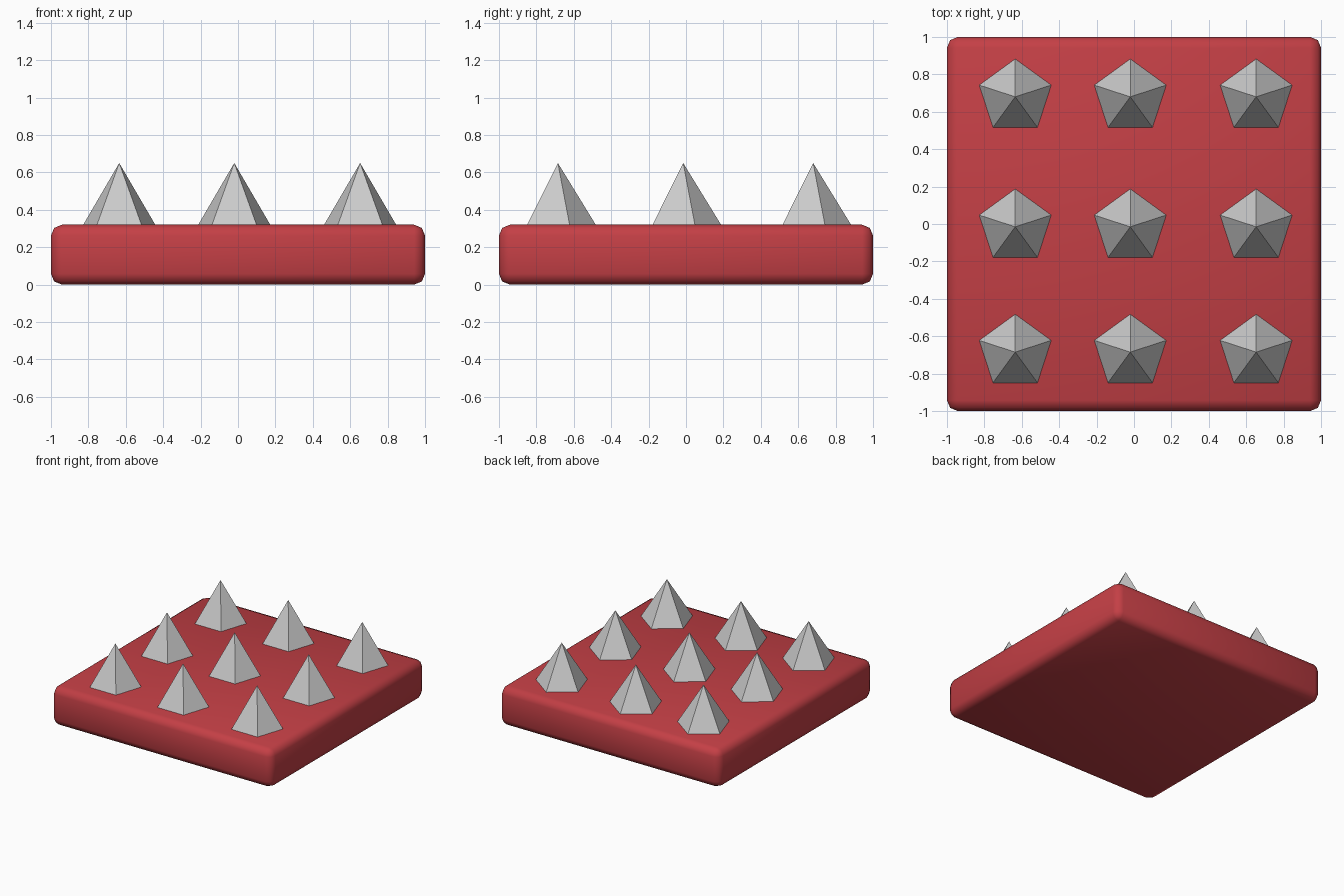
import bpy
import math

if "Cube" in bpy.data.objects:
    bpy.data.objects.remove(bpy.data.objects["Cube"])

SLAB_H = 0.32
TIP_Z = 0.65
SINK = 0.01

# Red slab with softly rounded edges
bpy.ops.mesh.primitive_cube_add(size=1, location=(0, 0, SLAB_H / 2))
slab = bpy.context.object
slab.name = "base_slab"
slab.scale = (2, 2, SLAB_H)
bpy.ops.object.transform_apply(location=False, rotation=False, scale=True)
bevel = slab.modifiers.new("rounded_edges", 'BEVEL')
bevel.width = 0.058
bevel.segments = 2
bpy.ops.object.shade_smooth()

red = bpy.data.materials.new("red")
red.diffuse_color = (0.55, 0.05, 0.06, 1)
red.use_nodes = True
red.node_tree.nodes["Principled BSDF"].inputs["Base Color"].default_value = red.diffuse_color
slab.data.materials.append(red)


# Five-sided spike, sunk slightly into the slab, one corner facing the back
def spike(name, x, y):
    height = TIP_Z - SLAB_H + SINK
    radius = 0.2025 * height / (TIP_Z - SLAB_H)
    bpy.ops.mesh.primitive_cone_add(
        vertices=5, radius1=radius, radius2=0, depth=height,
        location=(x, y, TIP_Z - height / 2))
    obj = bpy.context.object
    obj.name = name
    # Aim one base corner at +y, whatever the primitive's start angle
    corner = max(obj.data.vertices, key=lambda v: v.co.xy.length).co
    obj.rotation_euler.z = math.pi / 2 - math.atan2(corner.y, corner.x)
    return obj


# Slightly uneven three by three grid of spikes
for row, y in enumerate((-0.685, -0.015, 0.68)):
    for col, x in enumerate((-0.635, -0.02, 0.653)):
        spike(f"spike_{row + 1}_{col + 1}", x, y)
